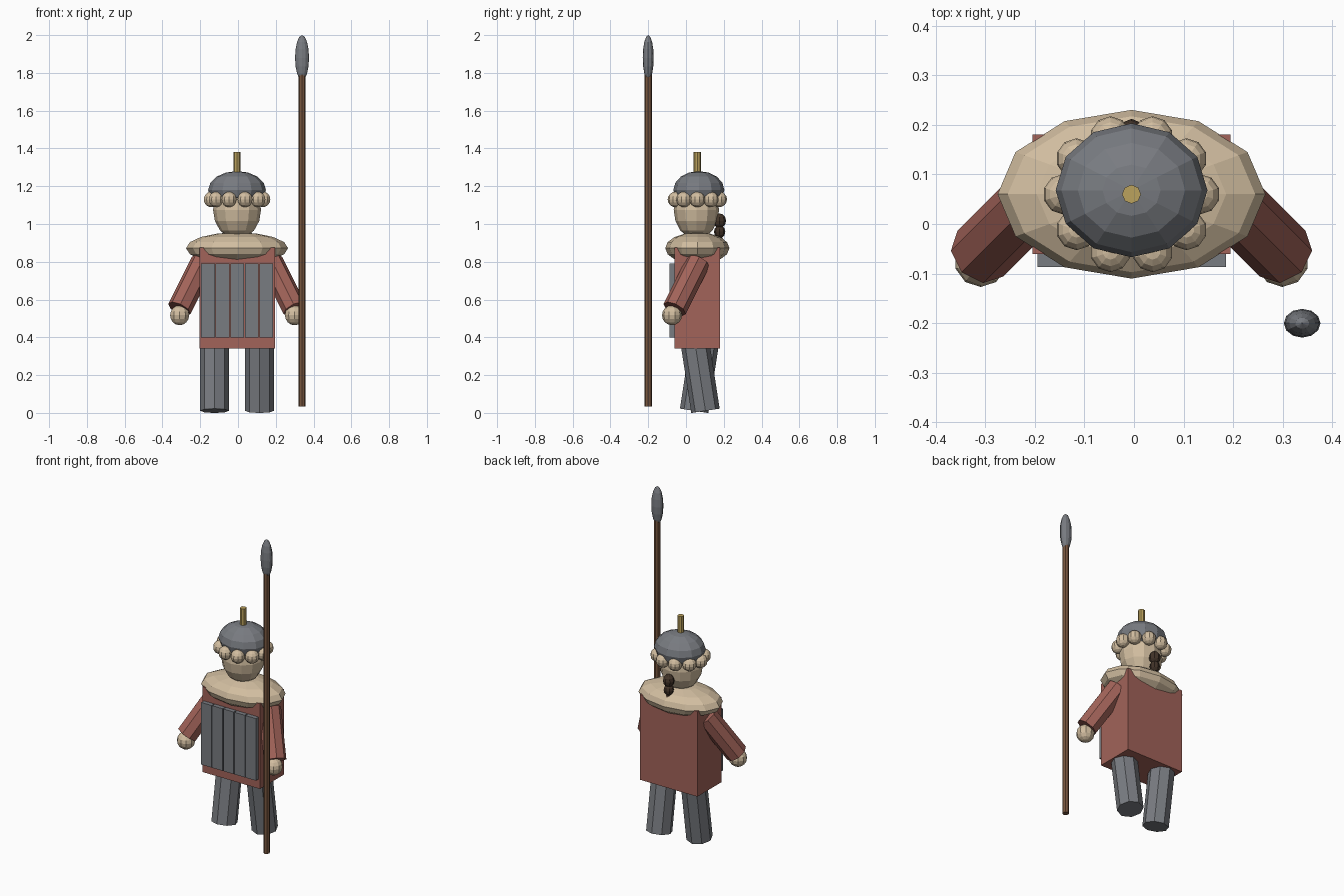
import bpy
from math import cos, sin, tau
from mathutils import Vector

old = bpy.data.objects.get("Cube")
if old:
    bpy.data.objects.remove(old, do_unlink=True)

CX, CY = -0.005, 0.06  # body axis


def material(name, rgb):
    m = bpy.data.materials.new(name)
    m.use_nodes = True
    m.diffuse_color = (*rgb, 1)
    m.node_tree.nodes["Principled BSDF"].inputs["Base Color"].default_value = (*rgb, 1)
    return m


steel = material("steel_grey", (0.19, 0.20, 0.22))
red = material("tunic_red", (0.36, 0.125, 0.10))
tan = material("warm_tan", (0.64, 0.51, 0.35))
wood = material("shaft_brown", (0.19, 0.095, 0.05))
gold = material("dull_gold", (0.50, 0.36, 0.11))
hair = material("dark_hair", (0.055, 0.034, 0.022))


def finish(name, mat):
    o = bpy.context.object
    o.name = name
    o.data.name = name
    o.data.materials.append(mat)
    return o


def ellipsoid(name, mat, center, radii, segments=12, rings=8):
    bpy.ops.mesh.primitive_uv_sphere_add(segments=segments, ring_count=rings,
                                         radius=1, location=center)
    bpy.context.object.scale = radii
    return finish(name, mat)


def rod(name, mat, start, end, radius, sides=8):
    a, b = Vector(start), Vector(end)
    bpy.ops.mesh.primitive_cylinder_add(vertices=sides, radius=radius,
                                        depth=(b - a).length, location=(a + b) / 2)
    o = bpy.context.object
    o.rotation_mode = 'QUATERNION'
    # lean the rod with the shortest turn from upright
    o.rotation_quaternion = Vector((0, 0, 1)).rotation_difference(b - a)
    return finish(name, mat)


def block(name, mat, center, size):
    bpy.ops.mesh.primitive_cube_add(size=1, location=center)
    bpy.context.object.scale = size
    return finish(name, mat)


# Tunic and chest plates
block("tunic", red, (CX, CY, 0.608), (0.40, 0.24, 0.535))
for i in range(5):
    block(f"chest_plate_{i + 1}", steel,
          (CX + (i - 2) * 0.077, -0.07, 0.595), (0.072, 0.034, 0.39))

# Striding legs, bent arms and hands
for side, label in ((-1, "right"), (1, "left")):
    lean = 0.03 * side
    x = CX + side * 0.119
    rod(f"{label}_leg", steel, (x, 0.073 + lean, 0.011),
        (x, 0.073 - lean, 0.40), 0.076)
    rod(f"{label}_arm", red, (CX + side * 0.18, 0.065, 0.80),
        (CX + side * 0.305, -0.06, 0.55), 0.065)
    ellipsoid(f"{label}_hand", tan, (CX + side * 0.304, -0.074, 0.517),
              (0.053, 0.053, 0.053), 10, 8)

# Fur collar, head and helmet
ellipsoid("fur_collar", tan, (CX, CY, 0.872), (0.27, 0.17, 0.084))
ellipsoid("head", tan, (CX, CY - 0.005, 1.075), (0.127, 0.12, 0.155))
ellipsoid("helmet", steel, (CX, CY + 0.008, 1.18), (0.153, 0.135, 0.10))
rod("helmet_spike", gold, (CX, CY, 1.25), (CX, CY, 1.38), 0.019)

# Fur trim round the helmet
for i in range(10):
    a = tau * i / 10
    ellipsoid(f"fur_trim_{i + 1}", tan,
              (CX + 0.137 * cos(a), CY + 0.122 * sin(a), 1.13),
              (0.041, 0.041, 0.041), 10, 8)

# Braid down the back
for i in range(3):
    r = 0.034 - 0.004 * i
    ellipsoid(f"braid_knot_{i + 1}", hair, (CX, 0.178, 1.017 - 0.058 * i),
              (r, r, r * 1.15), 8, 6)

# Spear
rod("spear_shaft", wood, (0.339, -0.2, 0.033), (0.339, -0.2, 1.80), 0.019)
ellipsoid("spear_head", steel, (0.339, -0.2, 1.88), (0.037, 0.029, 0.12), 12, 8)
